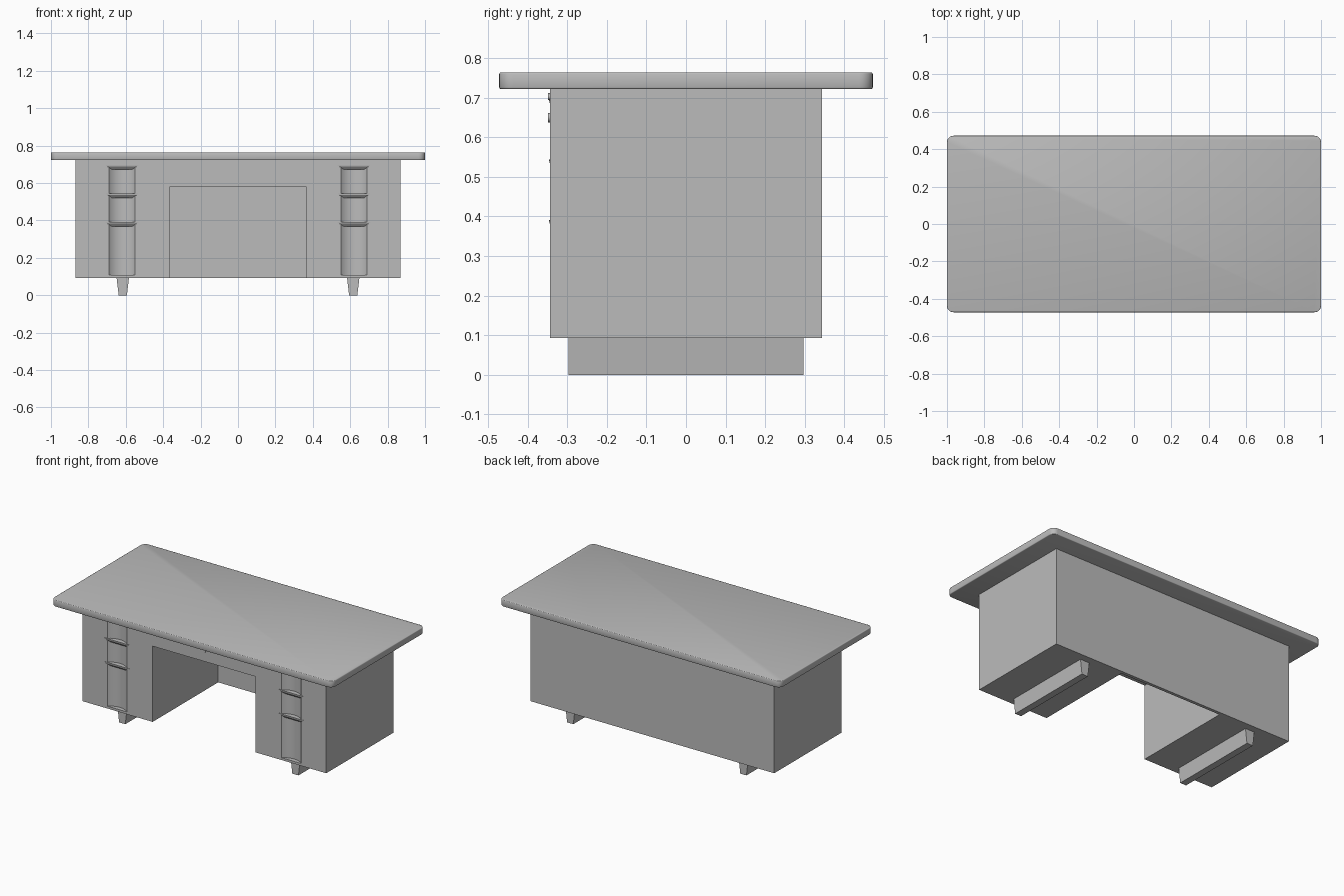
import bpy, bmesh, math

if "Cube" in bpy.data.objects:
    bpy.data.objects.remove(bpy.data.objects["Cube"])

grey = bpy.data.materials.new("plain grey")
grey.use_nodes = True
COLOUR = (0.5, 0.5, 0.5, 1)
grey.diffuse_color = COLOUR
grey.node_tree.nodes["Principled BSDF"].inputs["Base Color"].default_value = COLOUR


def finish(name, bm):
    bmesh.ops.recalc_face_normals(bm, faces=bm.faces)
    mesh = bpy.data.meshes.new(name)
    bm.to_mesh(mesh)
    bm.free()
    mesh.materials.append(grey)
    obj = bpy.data.objects.new(name, mesh)
    bpy.context.collection.objects.link(obj)
    return obj


def select(obj):
    bpy.ops.object.select_all(action='DESELECT')
    obj.select_set(True)
    bpy.context.view_layer.objects.active = obj


def smooth(obj, degrees=40):
    select(obj)
    bpy.ops.object.shade_smooth_by_angle(angle=math.radians(degrees))


def loft(name, *levels):
    """Stack rectangles (z, x0, x1, y0, y1) into one closed solid."""
    bm = bmesh.new()
    rings = [[bm.verts.new((x, y, z)) for x, y in ((x0, y0), (x1, y0), (x1, y1), (x0, y1))]
             for z, x0, x1, y0, y1 in levels]
    bm.faces.new(rings[0])
    bm.faces.new(rings[-1])
    for low, high in zip(rings, rings[1:]):
        for i in range(4):
            j = (i + 1) % 4
            bm.faces.new((low[i], low[j], high[j], high[i]))
    return finish(name, bm)


def box(name, x0, x1, y0, y1, z0, z1):
    return loft(name, (z0, x0, x1, y0, y1), (z1, x0, x1, y0, y1))


def cylinder(name, radius, depth, centre, axis='Z', segments=16):
    bm = bmesh.new()
    bmesh.ops.create_cone(bm, cap_ends=True, segments=segments,
                          radius1=radius, radius2=radius, depth=depth)
    obj = finish(name, bm)
    if axis == 'Y':
        obj.rotation_euler.x = math.pi / 2
    obj.location = centre
    return obj


def cut(target, cutter):
    bpy.context.view_layer.update()
    mod = target.modifiers.new("cut", 'BOOLEAN')
    mod.operation = 'DIFFERENCE'
    mod.solver = 'EXACT'
    mod.object = cutter
    select(target)
    bpy.ops.object.modifier_apply(modifier=mod.name)
    bpy.data.objects.remove(cutter)


FRONT, BACK = -0.343, 0.343
BASE, UNDER_TOP, TOP = 0.093, 0.722, 0.764
PEDESTAL_X = 0.62

# Table top with rounded corners and softened rims
top = box("table_top", -1, 1, -0.472, 0.472, UNDER_TOP, TOP)
bm = bmesh.new()
bm.from_mesh(top.data)
corners = [e for e in bm.edges if abs(e.verts[0].co.z - e.verts[1].co.z) > 0.01]
bmesh.ops.bevel(bm, geom=corners, offset=0.035, segments=6, profile=0.5, affect='EDGES')
rims = [e for e in bm.edges if abs(e.verts[0].co.z - e.verts[1].co.z) < 0.001]
bmesh.ops.bevel(bm, geom=rims, offset=0.004, segments=2, profile=0.5, affect='EDGES')
bm.to_mesh(top.data)
bm.free()
smooth(top, 50)

# Desk body with a kneehole closed by the back panel
body = box("desk_body", -0.868, 0.868, FRONT, BACK, BASE, UNDER_TOP)
cut(body, box("kneehole_cutter", -0.367, 0.365, -0.5, BACK - 0.02, 0, 0.58))

# Concave finger channel down each pedestal
half, deep = 0.07, 0.028
radius = (half ** 2 + deep ** 2) / (2 * deep)
for side in (-1, 1):
    cut(body, cylinder("channel_cutter", radius, 0.584,
                       (side * PEDESTAL_X, FRONT + deep - radius, 0.4), segments=64))
smooth(body, 25)

for side, label in ((-1, "right"), (1, "left")):
    x = side * PEDESTAL_X
    # Drawer pulls: a wide lip narrowing downward into the channel
    for i, z in enumerate((0.696, 0.544, 0.391)):
        loft(f"{label}_drawer_pull_{i + 1}",
             (z - 0.024, x - 0.055, x + 0.055, FRONT + 0.012, FRONT + 0.03),
             (z - 0.008, x - 0.078, x + 0.078, FRONT - 0.002, FRONT + 0.03),
             (z, x - 0.088, x + 0.088, FRONT - 0.003, FRONT + 0.03))
    # Tapered runner foot
    foot = side * 0.616
    loft(f"{label}_foot", (0, foot - 0.022, foot + 0.022, -0.297, 0.297),
         (BASE, foot - 0.033, foot + 0.033, -0.297, 0.297))

# Centre drawer lock and small pedestal locks
for name, x, z, r in (("centre_lock", 0, 0.65, 0.012),
                      ("right_lock", -0.378, 0.703, 0.009),
                      ("left_lock", 0.852, 0.703, 0.009)):
    smooth(cylinder(name, r, 0.01, (x, FRONT, z), 'Y'))
